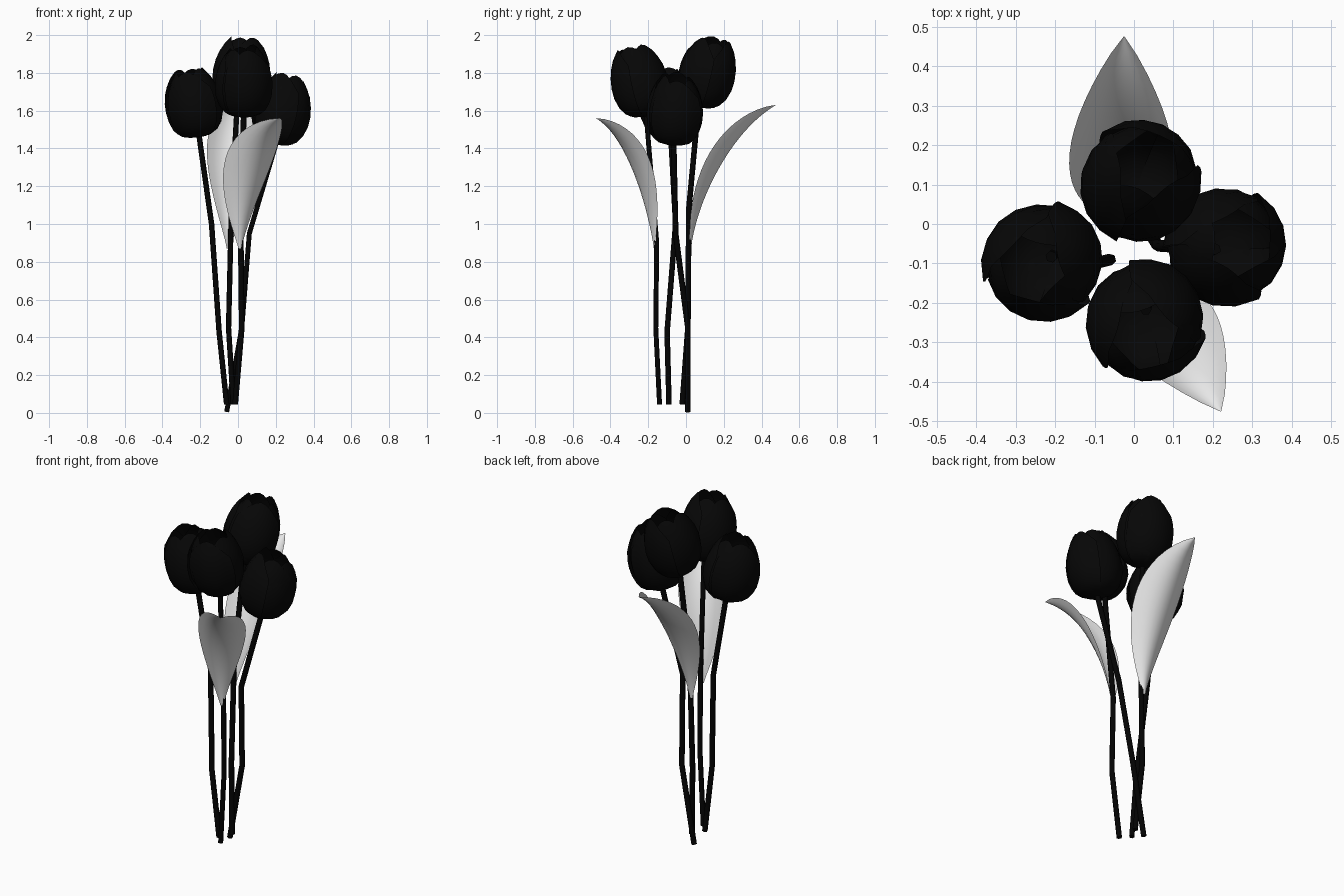
import bpy, math, random
from mathutils import Vector
from mathutils.geometry import interpolate_bezier

random.seed(4)
cube = bpy.data.objects.get("Cube")
if cube:
    bpy.data.objects.remove(cube)


def material(name, value):
    m = bpy.data.materials.new(name)
    m.use_nodes = True
    col = (value, value, value, 1)
    m.diffuse_color = col
    m.node_tree.nodes["Principled BSDF"].inputs["Base Color"].default_value = col
    return m


PETAL = material("petal black", 0.002)
STEM = material("stem black", 0.001)
LEAF = material("leaf pale grey", 0.8)


def add_mesh(name, verts, faces, mat, angle=40):
    me = bpy.data.meshes.new(name)
    me.from_pydata(verts, [], faces)
    me.materials.append(mat)
    ob = bpy.data.objects.new(name, me)
    bpy.context.collection.objects.link(ob)
    bpy.ops.object.select_all(action="DESELECT")
    ob.select_set(True)
    bpy.context.view_layer.objects.active = ob
    bpy.ops.object.shade_smooth_by_angle(angle=math.radians(angle))


def grid_faces(rows, cols, start=0):
    return [(start + r * cols + c, start + r * cols + c + 1,
             start + (r + 1) * cols + c + 1, start + (r + 1) * cols + c)
            for r in range(rows - 1) for c in range(cols - 1)]


# Cup outline of a petal: radius and height from base to tip
CUP = [(0.01, 0.0), (0.08, 0.01), (0.125, 0.05), (0.148, 0.12), (0.152, 0.19),
       (0.14, 0.26), (0.115, 0.32), (0.075, 0.375)]


def cup_point(u):
    f = u * (len(CUP) - 1)
    i = min(int(f), len(CUP) - 2)
    return Vector(CUP[i]).lerp(Vector(CUP[i + 1]), f - i)


def flower_head(name, base, axis, spin):
    """Three outer petals wrapped round three inner ones."""
    rows, cols = 10, 7
    verts, faces = [], []
    turn = Vector((0, 0, 1)).rotation_difference(Vector(axis)).to_matrix()
    for p in range(6):
        size = 0.93 if p % 2 else 1.0
        tall = random.uniform(0.95, 1.02)
        middle = spin + p * math.pi / 3
        faces += grid_faces(rows, cols, len(verts))
        for r in range(rows):
            for c in range(cols):
                v = 2 * c / (cols - 1) - 1
                # Rounded petal top, with one edge lapping over its neighbour
                reach = 1 - 0.24 * abs(v) ** 2.2
                rad, z = cup_point(r / (rows - 1) * reach)
                rad *= size * (1 + 0.04 * v)
                a = middle + v * math.radians(60)
                pt = Vector((rad * math.cos(a), rad * math.sin(a), z * tall))
                verts.append(turn @ pt + Vector(base))
    add_mesh(name, verts, faces, PETAL)


def stem(name, points):
    cu = bpy.data.curves.new(name, "CURVE")
    cu.dimensions = "3D"
    cu.bevel_depth = 0.015
    cu.bevel_resolution = 1
    cu.use_fill_caps = True
    sp = cu.splines.new("POLY")
    sp.points.add(len(points) - 1)
    for dst, src in zip(sp.points, points):
        dst.co = (*src, 1)
    cu.materials.append(STEM)
    ob = bpy.data.objects.new(name, cu)
    bpy.context.collection.objects.link(ob)


def leaf(name, path, lateral, half_width, cup):
    """Cupped blade, narrow at the stem and broadest past the middle."""
    rows, cols = 21, 9
    mid = interpolate_bezier(*[Vector(p) for p in path], rows)
    side = Vector(lateral).normalized()
    verts = []
    for i, p in enumerate(mid):
        t = i / (rows - 1)
        along = (mid[min(i + 1, rows - 1)] - mid[max(i - 1, 0)]).normalized()
        inward = along.cross(side)
        if inward.z < 0:
            inward.negate()
        w = 0.008 * (1 - t) + half_width * max(math.sin(math.pi * t ** 1.3), 0.005) ** 0.85
        for c in range(cols):
            v = 2 * c / (cols - 1) - 1
            verts.append(p + side * w * v + inward * cup * w * (v * v - 0.4))
    add_mesh(name, verts, grid_faces(rows, cols), LEAF, 60)


# Stems from the foot upward; the last point is the base of the flower head
FLOWERS = {
    "right": ([(-0.06, -0.09, 0.045), (-0.1, -0.1, 0.43), (-0.14, -0.055, 1.0), (-0.205, -0.08, 1.46)],
              (-0.16, -0.1, 1), 0.3),
    "back": ([(-0.025, -0.02, 0.045), (-0.05, 0.01, 0.45), (-0.035, 0.015, 1.08), (-0.005, 0.065, 1.62)],
             (0.12, 0.25, 1), 1.2),
    "left": ([(-0.06, 0.01, 0.005), (0.02, 0.01, 0.45), (0.06, -0.055, 0.95), (0.2, -0.065, 1.42)],
             (0.2, 0.05, 1), 0.0),
    "front": ([(-0.015, -0.14, 0.045), (0.02, -0.16, 0.45), (0.015, -0.155, 0.9), (0.03, -0.21, 1.57)],
              (0.0, -0.22, 1), 0.8),
}
for where, (path, axis, spin) in FLOWERS.items():
    top = Vector(path[-1])
    stem(where + "_stem", path + [tuple(top + Vector(axis) * 0.03)])
    flower_head(where + "_flower_head", top, axis, spin)

# Two arching leaves that spring from the front and back stems
leaf("front_leaf", [(0.012, -0.168, 0.87), (0.0, -0.19, 1.15),
                    (0.08, -0.27, 1.48), (0.22, -0.475, 1.56)], (0.95, 0.3, 0), 0.13, 0.5)
leaf("back_leaf", [(-0.05, 0.025, 0.87), (-0.035, 0.04, 1.15),
                   (-0.02, 0.2, 1.52), (-0.025, 0.475, 1.63)], (1, -0.1, 0), 0.13, 0.55)
